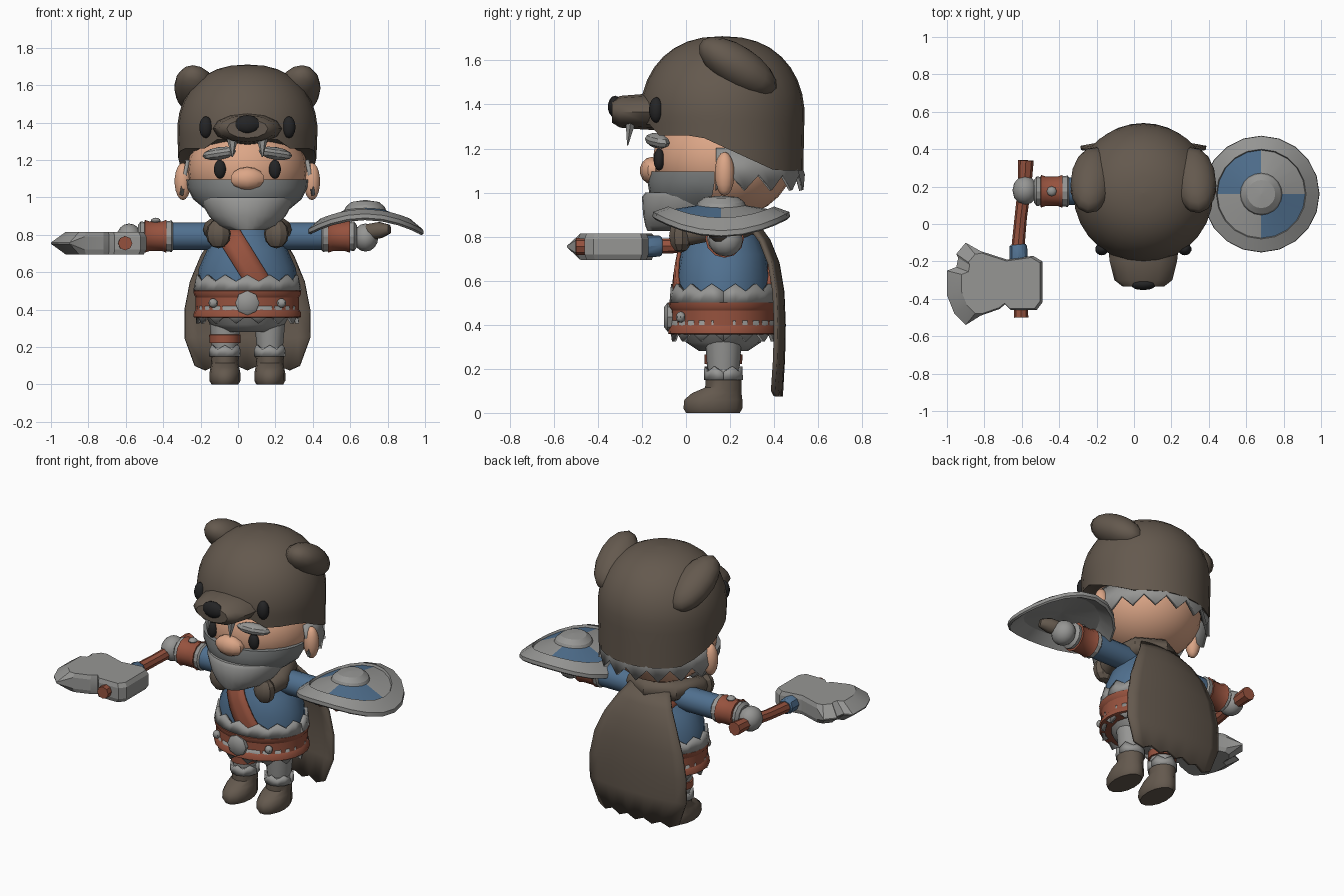
import bpy, bmesh, math
from mathutils import Vector, Matrix, Euler

if "Cube" in bpy.data.objects:
    bpy.data.objects.remove(bpy.data.objects["Cube"])

CX, CY = 0.05, 0.17  # body axis


def mat(name, *rgb):
    m = bpy.data.materials.new(name)
    m.diffuse_color = [(c / 255 / 12.92 if c < 11 else ((c / 255 + .055) / 1.055) ** 2.4) for c in rgb] + [1]
    m.use_nodes = True
    m.node_tree.nodes["Principled BSDF"].inputs["Base Color"].default_value = m.diffuse_color
    return m


FUR = mat("brown fur", 100, 89, 78)
GREY = mat("grey", 150, 150, 148)
STUBBLE = mat("dark grey", 128, 131, 131)
BLUE = mat("blue cloth", 80, 112, 143)
LEATHER = mat("red leather", 150, 82, 62)
SKIN = mat("skin", 220, 166, 135)
BLACK = mat("black", 36, 36, 37)


def finish(name, bm, material, angle=40, thick=0):
    bmesh.ops.recalc_face_normals(bm, faces=bm.faces[:])
    for f in bm.faces:
        f.smooth = True
    for e in bm.edges:
        e.smooth = e.calc_face_angle(0) < math.radians(angle)
    me = bpy.data.meshes.new(name)
    bm.to_mesh(me)
    bm.free()
    ob = bpy.data.objects.new(name, me)
    bpy.context.collection.objects.link(ob)
    me.materials.append(material)
    if thick:
        mod = ob.modifiers.new("thickness", 'SOLIDIFY')
        mod.thickness, mod.offset = thick, 0
    return ob


def skin(name, loops, material, closed=True, caps=True, **kw):
    """Bridge successive loops of points into one surface."""
    bm = bmesh.new()
    rows = [[bm.verts.new(p) for p in lp] for lp in loops]
    n = len(rows[0])
    for a, b in zip(rows, rows[1:]):
        for i in range(n if closed else n - 1):
            j = (i + 1) % n
            bm.faces.new((a[i], a[j], b[j], b[i]))
    if caps and closed:
        bm.faces.new(rows[0])
        bm.faces.new(rows[-1])
    return finish(name, bm, material, **kw)


def angles(n, a0=0, a1=2 * math.pi):
    return [a0 + (a1 - a0) * i / n for i in range(n)]


def loft(name, sections, material, cx=CX, n=16, **kw):
    """Stacked ellipses: (z, rx, ry, cy)."""
    return skin(name, [[(cx + rx * math.cos(a), cy + ry * math.sin(a), z) for a in angles(n)]
                       for z, rx, ry, cy in sections], material, **kw)


def tube(name, path, radii, material, n=10, **kw):
    """Sweep a circle along a mostly horizontal path."""
    pts = [Vector(p) for p in path]
    loops = []
    for i, p in enumerate(pts):
        d = (pts[min(i + 1, len(pts) - 1)] - pts[max(i - 1, 0)]).normalized()
        s = d.cross(Vector((0, 0, 1))).normalized()
        u = s.cross(d)
        loops.append([p + radii[i] * (s * math.cos(a) + u * math.sin(a)) for a in angles(n)])
    return skin(name, loops, material, **kw)


def ball(name, loc, radii, material, rot=(0, 0, 0), seg=14, rings=9, **kw):
    bm = bmesh.new()
    m = Matrix.LocRotScale(Vector(loc), Euler([math.radians(r) for r in rot]), Vector(radii))
    bmesh.ops.create_uvsphere(bm, u_segments=seg, v_segments=rings, radius=1, matrix=m)
    return finish(name, bm, material, **kw)


def zigzag(name, zt, zb, depth, top, bot, n, material, cx=CX, a0=0, a1=2 * math.pi):
    """Ragged hanging band with n points; depth may be negative for points facing up."""
    def ring(r, zs):
        return [(cx + r[0] * math.cos(a), CY + r[1] * math.sin(a), zs(i))
                for i, a in enumerate(angles(2 * n, a0, a1) + [a1])]
    skin(name, [ring(top, lambda i: zt), ring(bot, lambda i: zb + depth * (i % 2))],
         material, closed=False, thick=.02, angle=20)


# head, face and ears
ball("head", (CX, CY, 1.15), (.32, .32, .27), SKIN, seg=24, rings=14)
ball("nose", (CX, -.155, 1.1), (.095, .055, .062), SKIN, seg=10, rings=7)
for s, side in ((-1, "left"), (1, "right")):
    ball(side + "_ear", (CX + s * .345, .175, 1.085), (.045, .045, .1), SKIN)
    ball(side + "_eye", (CX + s * .147, -.122, 1.15), (.033, .025, .05), BLACK)
    ball(side + "_eyebrow", (CX + s * .15, -.13, 1.235), (.1, .042, .034), GREY,
         rot=(0, s * 8, s * 25), seg=8, rings=6, angle=30)


# beard: flat-backed rounded sections (z, rx, front y, back y)
def beard(name, sections, material):
    skin(name, [[(CX + rx * math.cos(a), yb + (yb - yf) * math.sin(a), z)
                 for a in angles(14, math.pi, 2 * math.pi) + [2 * math.pi]]
                for z, rx, yf, yb in sections], material)


beard("moustache", [(1.095, .325, -.168, .13), (1.05, .32, -.175, .13),
                    (.99, .29, -.165, .12), (.94, .23, -.14, .08)], STUBBLE)
beard("beard", [(1.0, .25, -.185, .06), (.98, .25, -.2, .06), (.9, .205, -.195, .02),
                (.85, .16, -.185, 0), (.825, .1, -.175, -.02)], GREY)
zigzag("back_hair", 1.2, 1.01, .07, (.32, .32), (.355, .36), 9, GREY, a0=-.1, a1=math.pi + .1)


# bear hood: dome with a rim that drops towards the back
def hood_point(a, t):
    y = math.sin(a)
    rim = 1.26 if y < -.3 else 1.26 - .16 * min(1, (y + .3) / .95)
    if y < -.9:
        rim = 1.31
    if t < .3:
        k, z = .985 + .05 * t, rim + (1.36 - rim) * t / .3
    else:
        p = (t - .3) / .7 * math.pi / 2
        k, z = max(math.cos(p), .0005) ** .85, 1.36 + .35 * math.sin(p)
    return (CX + .375 * k * math.cos(a), .165 + .373 * k * y, z)


hood = [[hood_point(a, t / 12) for a in angles(28)] for t in range(13)]
lip = [(CX + (x - CX) * .86, CY + (y - CY) * .86, z + .02) for x, y, z in hood[0]]
skin("hood", [lip] + hood, FUR)
skin("hood_snout", [[(CX + rx * math.cos(a), y, 1.367 + rz * math.sin(a)) for a in angles(12)]
                    for y, rx, rz in ((-.02, .2, .09), (-.2, .18, .08), (-.3, .155, .072), (-.335, .11, .05))], FUR)
ball("hood_nose", (CX, -.322, 1.39), (.073, .033, .05), BLACK, seg=10, rings=7)
for s, side in ((-1, "left"), (1, "right")):
    ball(side + "_hood_ear", (CX + s * .275, .235, 1.57), (.115, .205, .095), FUR, rot=(-33, 0, s * 8))
    ball(side + "_hood_eye", (CX + s * .222, -.135, 1.375), (.036, .033, .058), BLACK)
    loft(side + "_fang", [(1.33, .035, .028, -.25), (1.215, .003, .003, -.265)], GREY, cx=CX + s * .08, n=6)

# torso, tunic hem, belt and skirt
TORSO = [(.38, .25, .21), (.5, .27, .215), (.62, .26, .212), (.72, .215, .195), (.8, .15, .16), (.9, .1, .12)]
loft("torso", [(z, rx, ry, CY) for z, rx, ry in TORSO], BLUE, n=20)
loft("pelvis", [(.28, .12, .11, CY), (.32, .2, .17, CY), (.42, .25, .21, CY)], GREY)
zigzag("tunic_trim", .5, .55, .035, (.28, .235), (.268, .228), 14, GREY)
zigzag("skirt", .42, .325, .045, (.265, .23), (.265, .23), 14, GREY)
loft("belt", [(z, rx, rx - .037, CY) for z, rx in
              ((.355, .27), (.36, .288), (.385, .286), (.4, .276), (.465, .276), (.48, .286), (.5, .288), (.505, .27))],
     LEATHER, n=24, angle=30)
tube("buckle", [(CX, -.03, .435), (CX, -.085, .435), (CX, -.1, .435)], [.065, .065, .045], GREY, n=8)
for s in (-1, 1):
    ball("belt_stud", (CX + s * .183, -.024, .435), (.025, .022, .025), GREY, seg=8, rings=6)


# diagonal chest strap lying on the torso, front and back
def on_torso(x, z, s):
    for (z0, a0, b0), (z1, a1, b1) in zip(TORSO, TORSO[1:]):
        if z <= z1:
            k = (z - z0) / (z1 - z0)
            rx, ry = a0 + (a1 - a0) * k, b0 + (b1 - b0) * k
            break
    return (x, CY + s * (ry * math.sqrt(max(0, 1 - ((x - CX) / rx) ** 2)) + .01), z)


for s, side in ((-1, "front"), (1, "back")):
    skin(side + "_strap", [[on_torso(-.06 + .19 * t / 8 + o * .055, .82 - .31 * t / 8 + o * .032, s)
                            for t in range(9)] for o in (-1, -.33, .33, 1)], LEATHER, closed=False, thick=.016)

# legs, boots and wrappings
for s, side in ((-1, "left"), (1, "right")):
    x = CX + s * .12
    loft(side + "_leg", [(.14, .062, .065, CY), (.22, .072, .075, CY), (.36, .085, .085, CY)], GREY, cx=x, n=12)
    loft(side + "_boot", [(0, .072, .125, .122), (.02, .083, .137, .122), (.06, .083, .135, .124),
                          (.09, .077, .115, .14), (.115, .072, .085, .17), (.165, .078, .083, CY),
                          (.17, .06, .065, CY)], FUR, cx=x, n=14)
    loft(side + "_ankle_wrap", [(.172, .072, .075, CY), (.18, .08, .083, CY), (.195, .072, .075, CY)], GREY, cx=x, n=12)
    zigzag(side + "_sock_trim", .15, .185, .025, (.075, .078), (.074, .077), 6, GREY, cx=x)
loft("knee_band", [(.22, .07, .07, CY), (.222, .083, .085, CY), (.265, .084, .086, CY), (.268, .07, .07, CY)],
     LEATHER, cx=CX - .12, n=12)


# arms with cuffs, fur trims and mittens
def along_x(name, s, stations, material, **kw):
    tube(name, [(CX + s * d, CY + .005, .792) for d, r in stations], [r for d, r in stations], material, n=12, **kw)


for s, side in ((-1, "left"), (1, "right")):
    along_x(side + "_arm", s, [(0, .07), (.2, .074), (.44, .074)], BLUE)
    along_x(side + "_cuff", s, [(.43, .07), (.432, .088), (.455, .08), (.525, .08), (.548, .088), (.55, .07)], LEATHER)
    along_x(side + "_inner_trim", s, [(.395, .072), (.405, .084), (.432, .08)], GREY, angle=20)
    along_x(side + "_outer_trim", s, [(.55, .076), (.57, .08), (.585, .06)], GREY, angle=20)
    ball(side + "_hand", (CX + s * .632, .18, .785), (.068, .078, .075), GREY, seg=12, rings=8)
    ball(side + "_cuff_stud", (CX + s * .49, .175, .873), (.027, .027, .018), GREY, seg=8, rings=6)

# fur collar and cape
tube("collar", [(CX + x, y, z) for x, y, z in
                ((-.14, -.03, .8), (-.18, .08, .83), (-.13, .24, .85), (0, .3, .86), (.13, .24, .85), (.18, .08, .83), (.14, -.03, .8))],
     [.05, .058, .06, .06, .06, .058, .05], FUR)
for s in (-1, 1):
    ball("collar_tuft", (CX + s * .155, -.025, .805), (.068, .055, .078), FUR, seg=9, rings=6, angle=25)
cape = []
for z, w, y in ((.87, .13, .31), (.78, .19, .375), (.68, .25, .415), (.55, .305, .437), (.4, .335, .443),
                (.25, .335, .44), (.1, .28, .43)):
    cape.append([(CX + w * i / 5, y - .035 * (i / 5) ** 2, z + (.025 * (i % 2) - .025 if z == .1 else 0))
                 for i in range(-5, 6)])
skin("cape", cape, FUR, closed=False, thick=.02)

# axe
tube("axe_handle", [(-.578, .34, .78), (-.585, .2, .775), (-.605, .04, .762), (-.62, -.12, .757), (-.61, -.3, .755), (-.603, -.5, .755)],
     [.042, .036, .033, .035, .036, .038], LEATHER, n=8)
tube("axe_binding", [(-.62, -.11, .757), (-.619, -.12, .757), (-.617, -.2, .756)], [.04, .048, .048], BLUE, n=8)
OUTLINE = [(-.49, -.2), (-.49, -.42), (-.52, -.46), (-.66, -.46), (-.69, -.43), (-.72, -.455), (-.82, -.49),
           (-.9, -.54), (-.96, -.48), (-1, -.38), (-1, -.25), (-.95, -.23), (-.94, -.18), (-.95, -.16),
           (-.9, -.1), (-.82, -.145), (-.68, -.19), (-.54, -.17)]


def blade(h, inset):
    pts = []
    for x, y in OUTLINE:
        edge = x < -.85
        k = (.72 if edge else .94) if inset else 1
        pts.append((-.72 + (x + .72) * k, -.32 + (y + .32) * k, .755 + h * (1 if inset or not edge else .1)))
    return pts


skin("axe_blade", [blade(-.06, True), blade(-.035, False), blade(.035, False), blade(.06, True)], GREY, angle=15)

# round shield, bent downwards to both sides
SX, SY = .68, .16
loops = []
for r, z in ((.001, .03), (.22, .015), (.3, -.022), (.312, -.01), (.31, .012), (.24, .037), (.235, .022),
             (.112, .042), (.105, .058), (.075, .08), (.001, .086)):
    loops.append([(SX + r * math.cos(a), SY + r * math.sin(a), .9 + z - .085 * (r * math.cos(a) / .31) ** 2)
                  for a in angles(20)])
shield = skin("shield", loops, GREY, angle=20)
shield.data.materials.append(BLUE)
for f in shield.data.polygons:  # two opposite painted quarters
    dx, dy = f.center.x - SX, f.center.y - SY
    if .12 < math.hypot(dx, dy) < .225 and dx * dy < 0 and f.normal.z > 0:
        f.material_index = 1
tube("shield_grip", [(.66, .17, .8), (.7, .16, .815), (.76, .14, .825), (.81, .12, .83)], [.03, .045, .045, .025], FUR)
